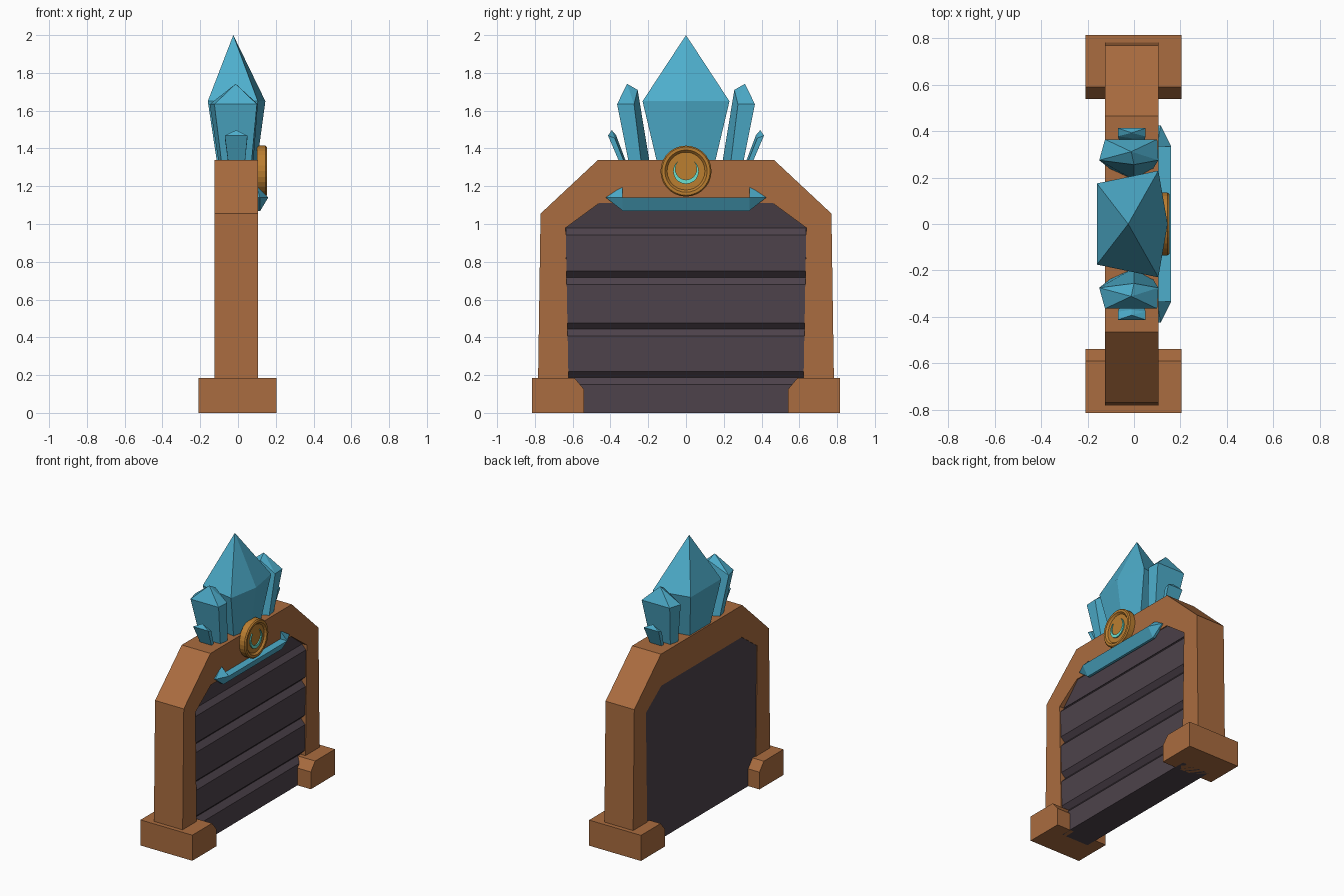
import bpy, bmesh
from math import sin, cos, pi, radians
from mathutils import Vector

if "Cube" in bpy.data.objects:
    bpy.data.objects.remove(bpy.data.objects["Cube"])


def material(name, rgb):
    m = bpy.data.materials.new(name)
    m.diffuse_color = (*rgb, 1)
    m.use_nodes = True
    m.node_tree.nodes["Principled BSDF"].inputs["Base Color"].default_value = m.diffuse_color
    return m


WOOD = material("wood", (0.40, 0.15, 0.05))
SLATE = material("dark_slate", (0.075, 0.055, 0.07))
CRYSTAL = material("crystal", (0.075, 0.42, 0.60))
GOLD = material("gold", (0.50, 0.21, 0.03))
TEAL = material("teal", (0.15, 0.75, 0.62))


def finish(bm, name, mat):
    bmesh.ops.recalc_face_normals(bm, faces=bm.faces)
    me = bpy.data.meshes.new(name)
    bm.to_mesh(me)
    bm.free()
    me.materials.append(mat)
    ob = bpy.data.objects.new(name, me)
    bpy.context.collection.objects.link(ob)
    return ob


def prism(name, outline, x0, x1, mat):
    """Extrude a (y, z) outline along x."""
    bm = bmesh.new()
    face = bm.faces.new([bm.verts.new((x0, y, z)) for y, z in outline])
    ext = bmesh.ops.extrude_face_region(bm, geom=[face], use_keep_orig=True)
    moved = [g for g in ext["geom"] if isinstance(g, bmesh.types.BMVert)]
    bmesh.ops.translate(bm, verts=moved, vec=(x1 - x0, 0, 0))
    return finish(bm, name, mat)


def hull(name, points, mat):
    """Convex solid around a few points."""
    bm = bmesh.new()
    verts = [bm.verts.new(p) for p in points]
    bmesh.ops.convex_hull(bm, input=verts)
    bmesh.ops.dissolve_limit(bm, angle_limit=radians(1), verts=bm.verts, edges=bm.edges)
    return finish(bm, name, mat)


def mirrored(half):
    return half + [(-y, z) for y, z in reversed(half)]


# Arched frame
outer = mirrored([(0.785, 0.05), (0.77, 1.055), (0.465, 1.34)])
inner = mirrored([(0.62, 0.05), (0.637, 0.98), (0.46, 1.11)])
prism("arch_frame", outer + inner[::-1], -0.125, 0.105, WOOD)

# Feet with chamfered inner corner
for s, side in ((1, "right"), (-1, "left")):
    foot = [(0.54, 0), (0.815, 0), (0.815, 0.185), (0.59, 0.185), (0.54, 0.125)]
    prism("foot_" + side, [(s * y, z) for y, z in foot], -0.21, 0.205, WOOD)

# Door panel and bevelled slats
prism("door_panel", mirrored([(0.62, 0), (0.637, 0.98), (0.46, 1.11)]), -0.12, 0.065, SLATE)
for i, (z0, z1) in enumerate([(0, 0.187), (0.187, 0.443), (0.443, 0.717), (0.717, 0.98)]):
    pts = []
    low = 0 if i == 0 else 0.033
    for x, z in ((0.05, z0), (0.065, z0), (0.098, z0 + low), (0.098, z1 - 0.037),
                 (0.065, z1), (0.05, z1)):
        w = 0.62 + 0.017 * z
        pts += [(x, w, z), (x, -w, z)]
    hull(f"door_slat_{i + 1}", pts, SLATE)
hull("door_top_slat", [(x, s * w, z) for s in (1, -1) for x, w, z in
     ((0.05, 0.637, 0.98), (0.07, 0.637, 0.98), (0.098, 0.46, 1.11), (0.05, 0.46, 1.11))], SLATE)


# Crystals: five-sided shaft with a pointed cap, (x, y) rings
def crystal(name, belt, base, tip, s=1):
    pts = [(x, s * y, z) for x, y, z in belt + [tip]]
    n = len(belt)
    bm = bmesh.new()
    top = [bm.verts.new(p) for p in pts[:n]]
    bot = [bm.verts.new((x, s * y, 1.31)) for x, y in base]
    apex = bm.verts.new(pts[n])
    for i in range(n):
        j = (i + 1) % n
        bm.faces.new((bot[i], bot[j], top[j], top[i]))
        bm.faces.new((top[i], top[j], apex))
    bm.faces.new(bot)
    finish(bm, name, CRYSTAL)


ring = [(0.105, 0.23), (-0.16, 0.175), (-0.16, -0.175), (0.105, -0.23), (0.145, 0)]
crystal("main_crystal", [(x, y, 1.65) for x, y in ring],
        [(x * 0.68, y * 0.65) for x, y in ring], (-0.025, 0, 2.0))

for s, side in ((1, "right"), (-1, "left")):
    crystal("middle_crystal_" + side,
            [(-0.125, 0.365, 1.634), (0.1, 0.365, 1.634), (0.105, 0.275, 1.634),
             (0.0, 0.256, 1.71), (-0.15, 0.275, 1.634)],
            [(-0.085, 0.30), (0.07, 0.30), (0.08, 0.235), (0.0, 0.19), (-0.1, 0.235)],
            (-0.012, 0.312, 1.742), s)
    crystal("small_crystal_" + side,
            [(-0.07, 0.413, 1.468), (0.05, 0.413, 1.468), (0.05, 0.378, 1.455),
             (-0.01, 0.37, 1.47), (-0.07, 0.378, 1.455)],
            [(-0.05, 0.345), (0.035, 0.345), (0.035, 0.32),
             (-0.01, 0.31), (-0.05, 0.32)],
            (-0.01, 0.393, 1.497), s)

# Crystal ledge under the medallion, with raised pointed ends
section = [(0.1, 1.07), (0.118, 1.07), (0.16, 1.14), (0.1, 1.14)]
hull("crystal_ledge", [(x, s * 0.335, z) for s in (1, -1) for x, z in section], CRYSTAL)
for s, side in ((1, "right"), (-1, "left")):
    hull("ledge_end_" + side, [(x, s * 0.335, z) for x, z in section[:3] + [(0.1, 1.2)]]
         + [(0.1, s * 0.425, 1.14), (0.115, s * 0.425, 1.14)], CRYSTAL)

# Round medallion with raised rim
bm = bmesh.new()
profile = [(0.1, 0), (0.1, 0.135), (0.145, 0.135), (0.153, 0.128), (0.153, 0.112),
           (0.14, 0.1), (0.14, 0)]
vs = [bm.verts.new((x, 0, 1.28 + r)) for x, r in profile]
es = [bm.edges.new(p) for p in zip(vs, vs[1:])]
bmesh.ops.spin(bm, geom=vs + es, cent=(0, 0, 1.28), axis=(1, 0, 0), angle=2 * pi,
               steps=28, use_merge=True)
bmesh.ops.remove_doubles(bm, verts=bm.verts, dist=0.0005)
finish(bm, "medallion", GOLD)

# Plain crescent inlay
angles = [radians(130 + 280 * i / 16) for i in range(17)]
edge_out = [(0.068 * cos(a), 1.28 + 0.068 * sin(a)) for a in angles]
edge_in = [((0.066 - 0.02 * sin(pi * i / 16)) * cos(a), 1.28 + (0.066 - 0.02 * sin(pi * i / 16)) * sin(a))
           for i, a in enumerate(angles)]
prism("medallion_inlay", edge_out + edge_in[::-1], 0.138, 0.148, TEAL)
